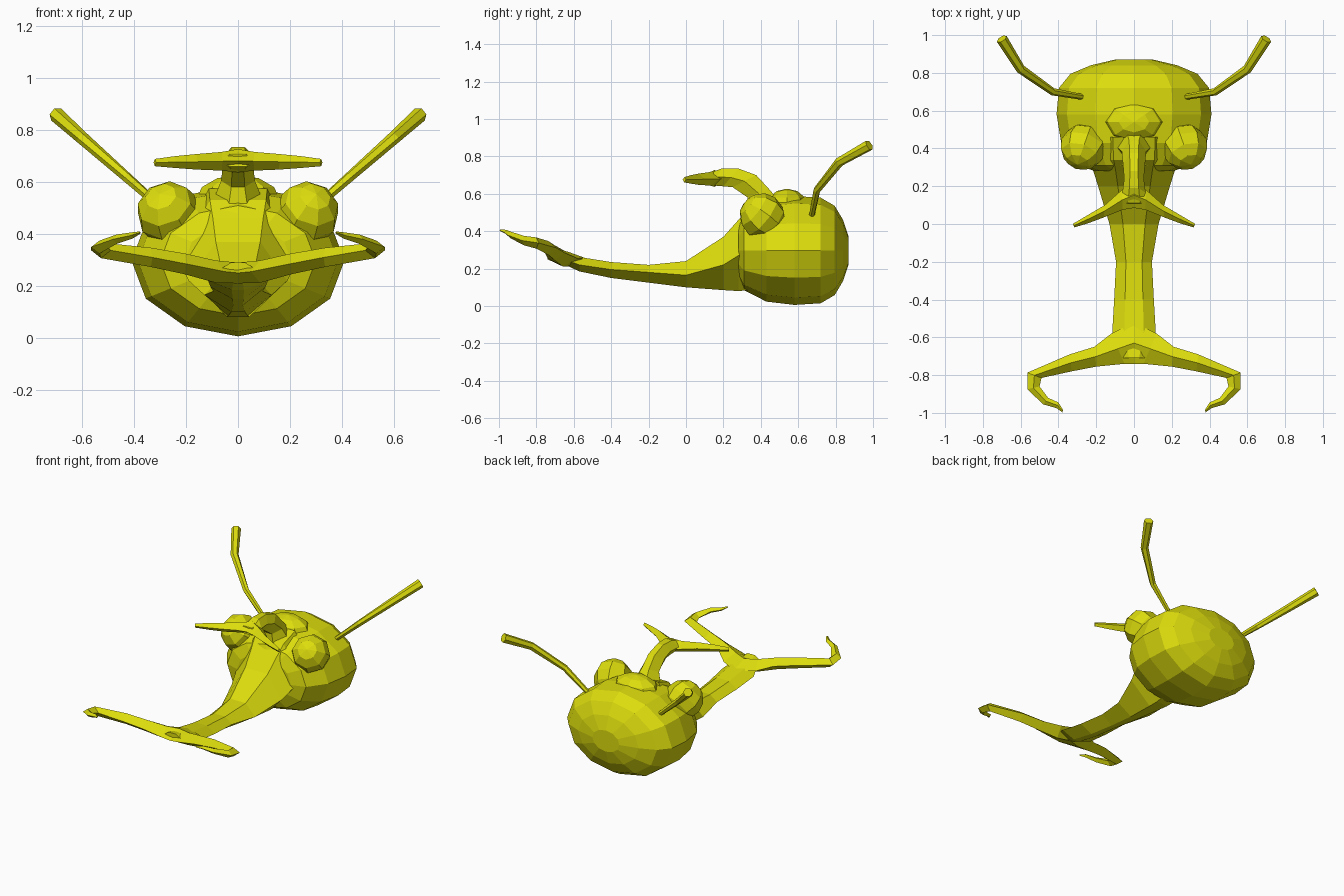
import bpy, bmesh, math
from mathutils import Vector

if "Cube" in bpy.data.objects:
    bpy.data.objects.remove(bpy.data.objects["Cube"])

mat = bpy.data.materials.new("beetle yellow")
mat.diffuse_color = (0.72, 0.72, 0.004, 1)
mat.use_nodes = True
mat.node_tree.nodes["Principled BSDF"].inputs["Base Color"].default_value = mat.diffuse_color


def finish(name, bm):
    bmesh.ops.recalc_face_normals(bm, faces=bm.faces[:])
    me = bpy.data.meshes.new(name)
    bm.to_mesh(me)
    bm.free()
    me.materials.append(mat)
    ob = bpy.data.objects.new(name, me)
    bpy.context.collection.objects.link(ob)
    return ob


def loft(name, rings):
    """Skin a list of equal-length point rings and cap both ends."""
    bm = bmesh.new()
    vr = [[bm.verts.new(p) for p in r] for r in rings]
    n = len(rings[0])
    for a, b in zip(vr, vr[1:]):
        for i in range(n):
            j = (i + 1) % n
            bm.faces.new((a[i], a[j], b[j], b[i]))
    bm.faces.new(vr[0])
    bm.faces.new(vr[-1])
    return finish(name, bm)


def fork(name, half):
    """Branch pair: (front xy, back xy, z mid, half height) from centre to tip, mirrored."""
    def ring(f, b, z, h, s):
        m = ((f[0] + b[0]) / 2 * s, (f[1] + b[1]) / 2)
        return [(f[0] * s, f[1], z), (m[0], m[1], z + h),
                (b[0] * s, b[1], z), (m[0], m[1], z - h)]
    loft(name, [ring(*r, -1) for r in half[:0:-1]] + [ring(*r, 1) for r in half])


# Rounded body, turned about the y axis
body = [(.28, .5), (.31, .73), (.43, .94), (.58, 1), (.72, .97),
        (.795, .82), (.84, .56), (.87, .25)]
loft("body", [[(.41 * s * math.sin(i * math.pi / 6), y,
                .297 - .291 * s * math.cos(i * math.pi / 6)) for i in range(12)]
              for y, s in body])

# Lower horn flowing out of the head: y, half width, z top, z middle, z bottom
lower = [(-.71, .06, .29, .27, .25), (-.57, .115, .262, .22, .185),
         (-.4, .105, .235, .195, .15), (-.2, .095, .22, .18, .125),
         (0, .13, .24, .165, .1), (.2, .19, .37, .22, .085),
         (.28, .215, .46, .27, .08), (.34, .24, .53, .3, .085),
         (.46, .25, .575, .3, .1)]
loft("lower_horn", [[(-.45 * w, y, t), (.45 * w, y, t), (w, y, m),
                     (.2 * w, y, b), (-.2 * w, y, b), (-w, y, m)]
                    for y, w, t, m, b in lower])

# Lower horn fork with inward hooks
fork("lower_horn_fork", [
    ((0, -.74), (0, -.52), .25, .04),
    ((.05, -.74), (.12, -.58), .255, .043),
    ((.2, -.755), (.21, -.65), .285, .04),
    ((.33, -.78), (.34, -.69), .31, .037),
    ((.49, -.815), (.565, -.787), .337, .03),
    ((.5, -.86), (.565, -.875), .35, .025),
    ((.455, -.92), (.48, -.955), .38, .018),
    ((.40, -.945), (.41, -.975), .395, .012),
    ((.375, -.985), (.38, -.997), .405, .005)])

# Upper horn stem: top (y, z), bottom (y, z), half width
upper = [((.50, .56), (.33, .48), .1), ((.44, .63), (.33, .58), .065),
         ((.375, .70), (.25, .635), .058), ((.28, .735), (.2, .64), .052),
         ((.19, .735), (.14, .645), .062), ((.11, .705), (.1, .66), .08)]
rings = []
for (ty, tz), (by, bz), w in upper:
    my, mz = (ty + by) / 2, (tz + bz) / 2
    rings.append([(-.4 * w, ty, tz), (.4 * w, ty, tz), (w, my, mz),
                  (.4 * w, by, bz), (-.4 * w, by, bz), (-w, my, mz)])
loft("upper_horn", rings)

# Upper horn fork
fork("upper_horn_fork", [
    ((0, .085), (0, .22), .682, .045),
    ((.06, .075), (.065, .18), .68, .036),
    ((.16, .035), (.155, .1), .678, .03),
    ((.24, .005), (.24, .05), .677, .023),
    ((.315, -.018), (.325, .0), .675, .014)])

# Crest behind the upper horn
bm = bmesh.new()
bmesh.ops.create_uvsphere(bm, u_segments=8, v_segments=6, radius=1)
for v in bm.verts:
    v.co = Vector((v.co.x * .16, .54 + v.co.y * .11, .535 + v.co.z * .092))
finish("crest", bm)

# Eyes and antennae on both sides
path = [Vector(p) for p in ((.26, .67, .47), (.43, .70, .62),
                            (.60, .82, .77), (.70, .98, .86))]
for side, s in (("left", -1), ("right", 1)):
    bm = bmesh.new()
    bmesh.ops.create_uvsphere(bm, u_segments=8, v_segments=6, radius=.124)
    rot = Vector((.25 * s, -.7, .55)).to_track_quat('Z', 'Y')
    for v in bm.verts:
        v.co = rot @ v.co + Vector((.268 * s, .408, .48))
    finish(side + "_eye", bm)

    rings = []
    for i, p in enumerate(path):
        d = (path[min(i + 1, 3)] - path[max(i - 1, 0)]).normalized()
        u = d.cross(Vector((0, 0, 1))).normalized()
        v = d.cross(u)
        r = .015 + .005 * i
        ring = [p + r * (math.cos(k * math.pi / 3) * u + math.sin(k * math.pi / 3) * v)
                for k in range(6)]
        rings.append([(q.x * s, q.y, q.z) for q in ring])
    loft(side + "_antenna", rings)
